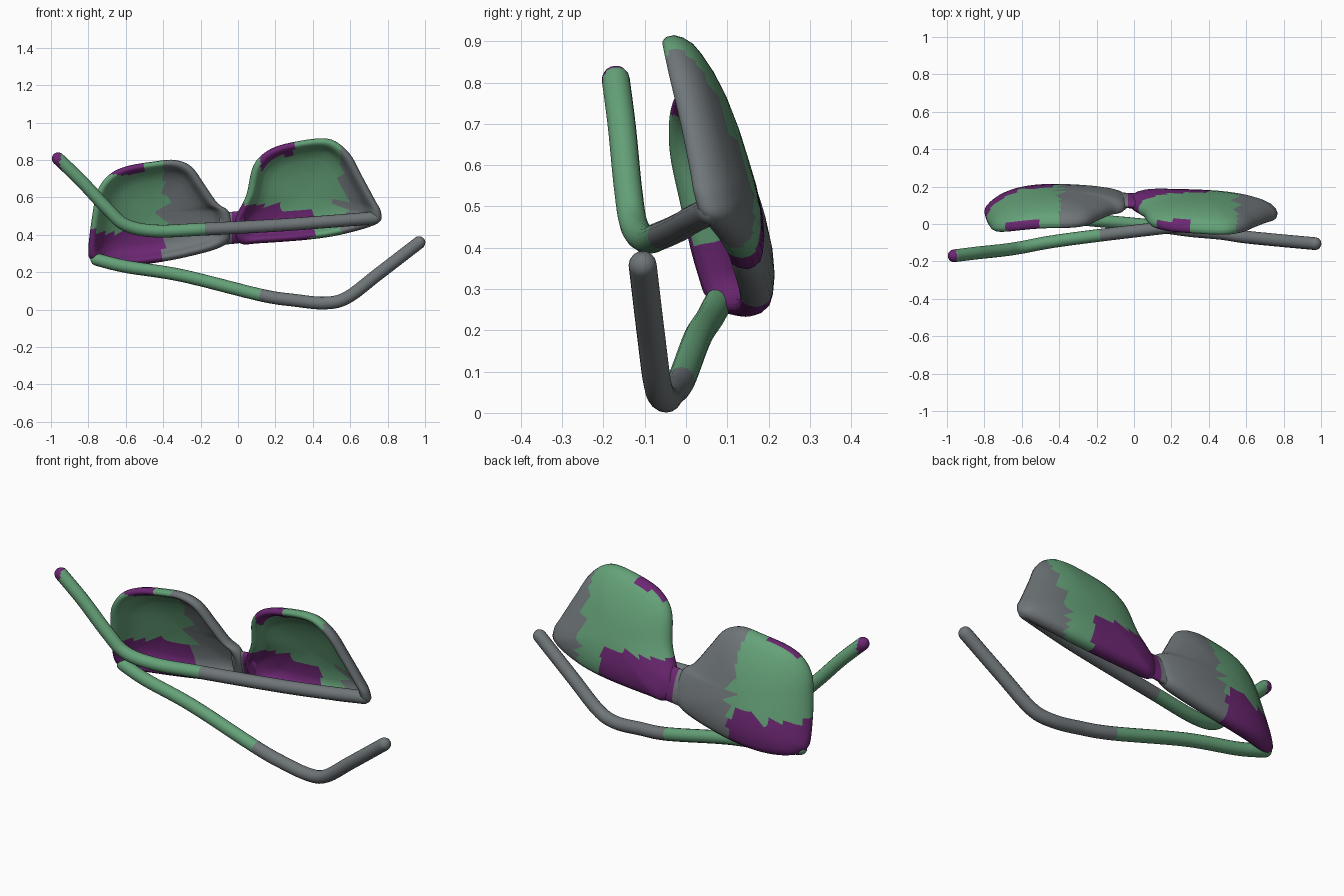
import bpy, bmesh, math
from mathutils import Vector

if "Cube" in bpy.data.objects:
    bpy.data.objects.remove(bpy.data.objects["Cube"])

# Palette
mats = []
for name, col in (("green", (0.13, 0.36, 0.19, 1)), ("grey", (0.16, 0.18, 0.19, 1)),
                  ("purple", (0.15, 0.02, 0.17, 1))):
    m = bpy.data.materials.new(name)
    m.diffuse_color = col
    m.use_nodes = True
    m.node_tree.nodes["Principled BSDF"].inputs["Base Color"].default_value = m.diffuse_color
    mats.append(m)


def spline(pts, n, closed=False):
    """Catmull-Rom resampling with n steps per span."""
    P = [Vector(p) for p in pts]
    k = len(P)
    get = (lambda i: P[i % k]) if closed else (lambda i: P[max(0, min(k - 1, i))])
    out = []
    for i in range(k if closed else k - 1):
        a, b, c, d = (get(i + j) for j in (-1, 0, 1, 2))
        for s in range(n):
            t = s / n
            out.append(0.5 * (2 * b + (c - a) * t + (2 * a - 5 * b + 4 * c - d) * t * t
                              + (3 * b - a - 3 * c + d) * t ** 3))
    return out if closed else out + [P[-1]]


def skin(name, rings, colour):
    """Join equal rings into a closed smooth mesh, colouring faces by position."""
    bm = bmesh.new()
    R = [[bm.verts.new(p) for p in r] for r in rings]
    n = len(R[0])
    for a, b in zip(R, R[1:]):
        for i in range(n):
            bm.faces.new((a[i], a[(i + 1) % n], b[(i + 1) % n], b[i]))
    bm.faces.new(R[0])
    bm.faces.new(R[-1])
    bmesh.ops.recalc_face_normals(bm, faces=bm.faces[:])
    for f in bm.faces:
        f.smooth = True
        f.material_index = colour(f.calc_center_median())
    me = bpy.data.meshes.new(name)
    bm.to_mesh(me)
    bm.free()
    for m in mats:
        me.materials.append(m)
    ob = bpy.data.objects.new(name, me)
    bpy.context.collection.objects.link(ob)
    return ob


def tube(name, pts, rad, colour, sides=16):
    """Round tube along a path with domed ends."""
    path = spline(pts, 8)
    rings = []

    def ring(c, t, r):
        u = Vector((0, 1, 0)).cross(t).normalized()
        v = t.cross(u).normalized()
        rings.append([c + r * (math.cos(a) * u + math.sin(a) * v)
                      for a in (2 * math.pi * i / sides for i in range(sides))])

    tan = [(path[min(i + 1, len(path) - 1)] - path[max(i - 1, 0)]).normalized()
           for i in range(len(path))]
    caps = [math.radians(a) for a in (85, 60, 35, 15)]
    for a in caps:
        ring(path[0] - tan[0] * rad * math.sin(a), tan[0], rad * math.cos(a))
    for p, t in zip(path, tan):
        ring(p, t, rad)
    for a in reversed(caps):
        ring(path[-1] + tan[-1] * rad * math.sin(a), tan[-1], rad * math.cos(a))
    return skin(name, rings, colour)


def frame_y(x, z):
    """Leaning, wrapped mid surface of the front frame."""
    wrap = 0.09 if x < 0 else 0.05
    return 0.148 - 0.305 * (z - 0.35) - wrap * min(abs(x) / 0.78, 1) ** 5


def frame_colour(c):
    if (c.x < -0.4 and c.z < 0.42) or (-0.03 < c.x < 0.4 and c.z < 0.56):
        return 2
    if c.z > 0.72 and (c.x < -0.5 or 0.12 < c.x < 0.3) and c.y < 0.02:
        return 2
    if -0.4 < c.x < 0 or c.x > 0.55:
        return 1
    return 0


# Lens cup profile: (scale of the outline, depth from the mid surface)
PROFILE = [(0.02, .085), (0.25, .084), (0.5, .078), (0.7, .066), (0.85, .05), (0.93, .037),
           (0.98, .018), (1.0, -.002), (0.985, -.022), (0.95, -.034), (0.9, -.034),
           (0.855, -.02), (0.82, .005), (0.75, .027), (0.6, .043), (0.35, .053), (0.02, .056)]


def lens(name, outline, centre):
    c = Vector(centre)
    loop = spline(outline, 6, True)
    rings = []
    for s, d in PROFILE:
        ring = []
        for p in loop:
            q = c + (p - c) * s
            ring.append(Vector((q.x, frame_y(q.x, q.y) + d, q.y)))
        rings.append(ring)
    return skin(name, rings, frame_colour)


# Left and right rimmed lenses
lens("left_lens", [(-.775, .53), (-.75, .64), (-.69, .72), (-.60, .765), (-.46, .79), (-.34, .80),
                   (-.25, .765), (-.18, .67), (-.11, .57), (-.05, .525), (-.03, .44), (-.07, .345),
                   (-.28, .28), (-.52, .24), (-.71, .235), (-.785, .265), (-.80, .33)], (-.45, .52))
lens("right_lens", [(.0, .52), (.045, .615), (.075, .75), (.12, .82), (.2, .87), (.32, .90),
                    (.44, .915), (.52, .90), (.60, .83), (.66, .72), (.73, .59), (.765, .52),
                    (.745, .46), (.57, .405), (.385, .375), (.12, .355), (.01, .355), (-.03, .44)],
     (.36, .62))

# Nose bridge: flat oval section following the frame lean
rings = []
for i in range(9):
    x = -0.10 + 0.135 * i / 8
    ring = []
    for k in range(24):
        a = 2 * math.pi * k / 24
        z = 0.437 + 0.1 * (x + 0.03) + 0.086 * math.sin(a)
        ring.append(Vector((x, frame_y(x, z) + 0.004 + 0.032 * math.cos(a), z)))
    rings.append(ring)
skin("nose_bridge", rings, frame_colour)

# Folded temple arms
tube("upper_arm", [(.73, .06, .49), (.45, .015, .468), (.2, -.015, .45), (-.18, -.06, .43),
                   (-.44, -.095, .42), (-.60, -.125, .452), (-.70, -.14, .54), (-.84, -.155, .69),
                   (-.962, -.17, .807)], 0.034,
     lambda c: 2 if c.x < -.95 else (0 if c.x < -.18 else 1))
tube("lower_arm", [(-.755, .078, .268), (-.6, .058, .23), (-.3, .028, .182), (.12, -.012, .078),
                   (.30, -.035, .05), (.465, -.05, .035), (.585, -.068, .065), (.75, -.085, .19),
                   (.968, -.105, .358)], 0.034,
     lambda c: 0 if c.x < .12 else 1)
